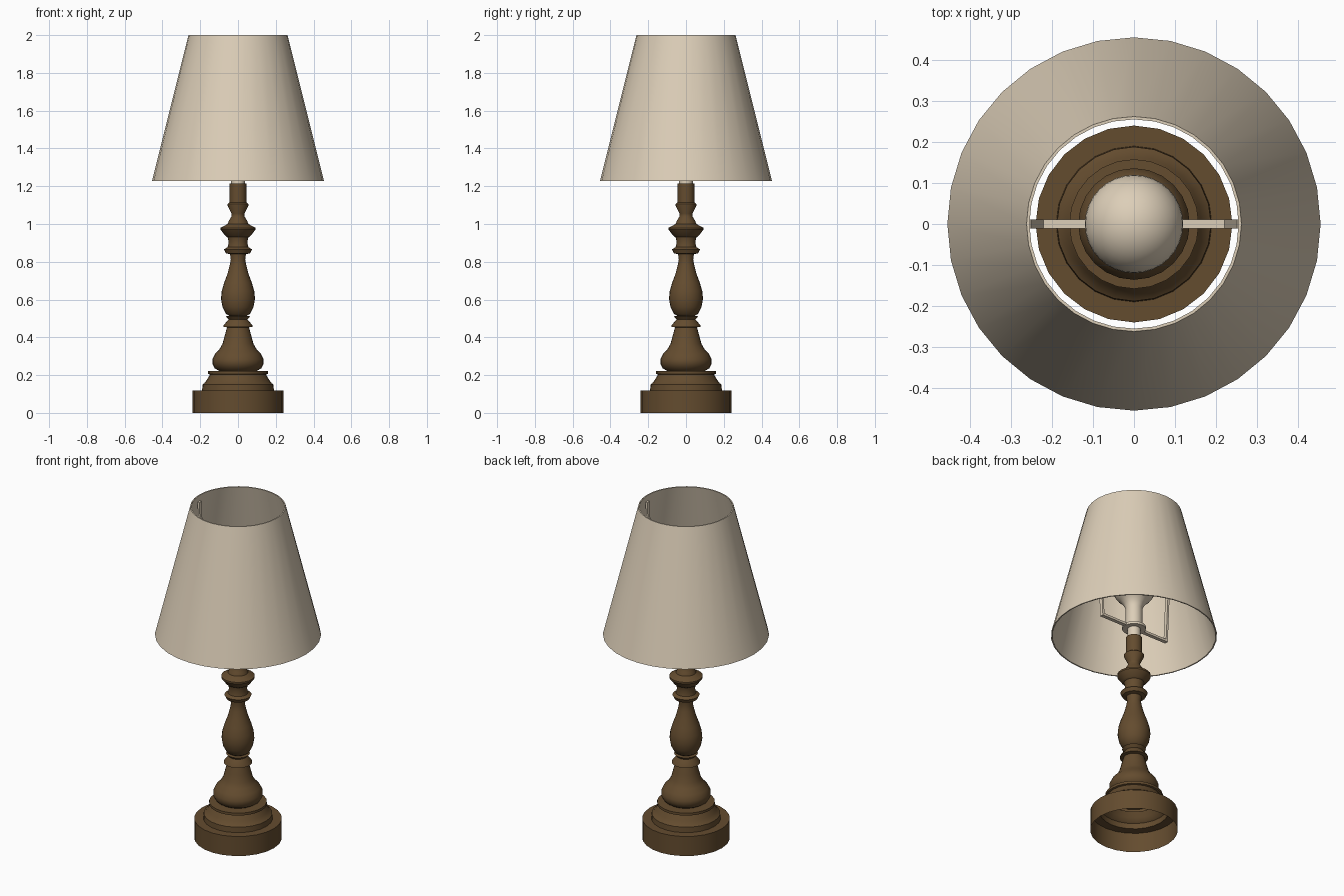
import bpy, bmesh, math

if "Cube" in bpy.data.objects:
    bpy.data.objects.remove(bpy.data.objects["Cube"])


def material(name, rgb):
    m = bpy.data.materials.new(name)
    m.diffuse_color = (*rgb, 1)
    m.use_nodes = True
    m.node_tree.nodes["Principled BSDF"].inputs["Base Color"].default_value = m.diffuse_color
    return m


WOOD = material("dark_wood", (0.127, 0.072, 0.028))
CREAM = material("cream", (0.72, 0.62, 0.48))


def finish(name, bm, mat, angle=35):
    bmesh.ops.remove_doubles(bm, verts=bm.verts, dist=1e-5)
    bmesh.ops.recalc_face_normals(bm, faces=bm.faces)
    mesh = bpy.data.meshes.new(name)
    bm.to_mesh(mesh)
    bm.free()
    mesh.materials.append(mat)
    mesh.shade_smooth()
    mesh.set_sharp_from_angle(angle=math.radians(angle))
    obj = bpy.data.objects.new(name, mesh)
    bpy.context.collection.objects.link(obj)
    return obj


def lathe(name, profile, sides, mat, closed=False):
    """Revolve (radius, z) points around the z axis."""
    bm = bmesh.new()
    rings = []
    for r, z in profile:
        if r == 0:
            rings.append([bm.verts.new((0, 0, z))] * sides)
        else:
            rings.append([bm.verts.new((r * math.cos(math.tau * i / sides),
                                        r * math.sin(math.tau * i / sides), z))
                          for i in range(sides)])
    pairs = list(zip(rings, rings[1:]))
    if closed:
        pairs.append((rings[-1], rings[0]))
    for a, b in pairs:
        for i in range(sides):
            j = (i + 1) % sides
            bm.faces.new(list(dict.fromkeys((a[i], a[j], b[j], b[i]))))
    return finish(name, bm, mat)


def bar(name, start, end, thick, mat, along_x):
    """Box between two points in the xz plane, with a flat cross-section."""
    bm = bmesh.new()
    tx, ty, tz = (0, thick[0], thick[1]) if along_x else (thick[1], thick[0], 0)
    bmesh.ops.create_cube(bm, size=1)
    for v in bm.verts:
        t = (v.co.x if along_x else v.co.z) + 0.5
        x = start[0] + (end[0] - start[0]) * t + v.co.x * tx
        z = start[1] + (end[1] - start[1]) * t + v.co.z * tz
        v.co = (x, v.co.y * ty, z)
    return finish(name, bm, mat)


# Turned wooden stand, a hollow shell open at the bottom
lathe("foot", [(0.24, 0), (0.24, 0.118), (0.19, 0.118), (0.188, 0.15),
               (0.178, 0.157), (0.165, 0.175), (0.148, 0.203), (0.158, 0.206),
               (0.158, 0.221), (0.10, 0.223)], 24, WOOD)
lathe("lower_stem", [(0.10, 0.222), (0.123, 0.236), (0.136, 0.26), (0.136, 0.282),
                     (0.122, 0.312), (0.098, 0.338), (0.082, 0.365),
                     (0.07, 0.41), (0.058, 0.453), (0.078, 0.456), (0.076, 0.464),
                     (0.05, 0.495), (0.065, 0.511), (0.045, 0.514)], 24, WOOD)
lathe("vase_stem", [(0.045, 0.513), (0.064, 0.525), (0.082, 0.56), (0.09, 0.605),
                    (0.086, 0.645), (0.073, 0.69), (0.056, 0.735), (0.044, 0.78),
                    (0.038, 0.81), (0.042, 0.84), (0.064, 0.845), (0.074, 0.866),
                    (0.055, 0.877), (0.049, 0.905), (0.055, 0.93)], 24, WOOD)
lathe("upper_stem", [(0.055, 0.93), (0.066, 0.936), (0.092, 0.97), (0.092, 0.98),
                     (0.055, 1.0), (0.048, 1.018), (0.034, 1.04), (0.034, 1.055),
                     (0.055, 1.098), (0.055, 1.106), (0.044, 1.115),
                     (0.044, 1.215), (0, 1.215)], 24, WOOD)

# Socket, bracket hub and bulb
lathe("socket", [(0.036, 1.21), (0.036, 1.29)], 24, CREAM)
lathe("bracket_hub", [(0, 1.27), (0.065, 1.27), (0.065, 1.285), (0, 1.285)], 24, CREAM)
bulb = [(0.046, 1.285), (0.046, 1.40), (0.056, 1.425), (0.075, 1.45)]
bulb += [(0.12 * math.cos(a), 1.54 + 0.12 * math.sin(a))
         for a in (math.radians(-40 + 10 * k) for k in range(13))] + [(0, 1.66)]
lathe("bulb", bulb, 32, CREAM)

# Bracket carrying the shade
bar("bracket_crossbar", (-0.232, 1.278), (0.232, 1.278), (0.022, 0.014), CREAM, True)
for side, s in (("left", -1), ("right", 1)):
    bar("bracket_rod_" + side, (s * 0.226, 1.271), (s * 0.257, 1.96),
        (0.022, 0.012), CREAM, False)

# Tapered shade with a thin wall
lathe("shade", [(0.455, 1.228), (0.262, 2.0), (0.255, 2.0), (0.448, 1.228)],
      32, CREAM, closed=True)
